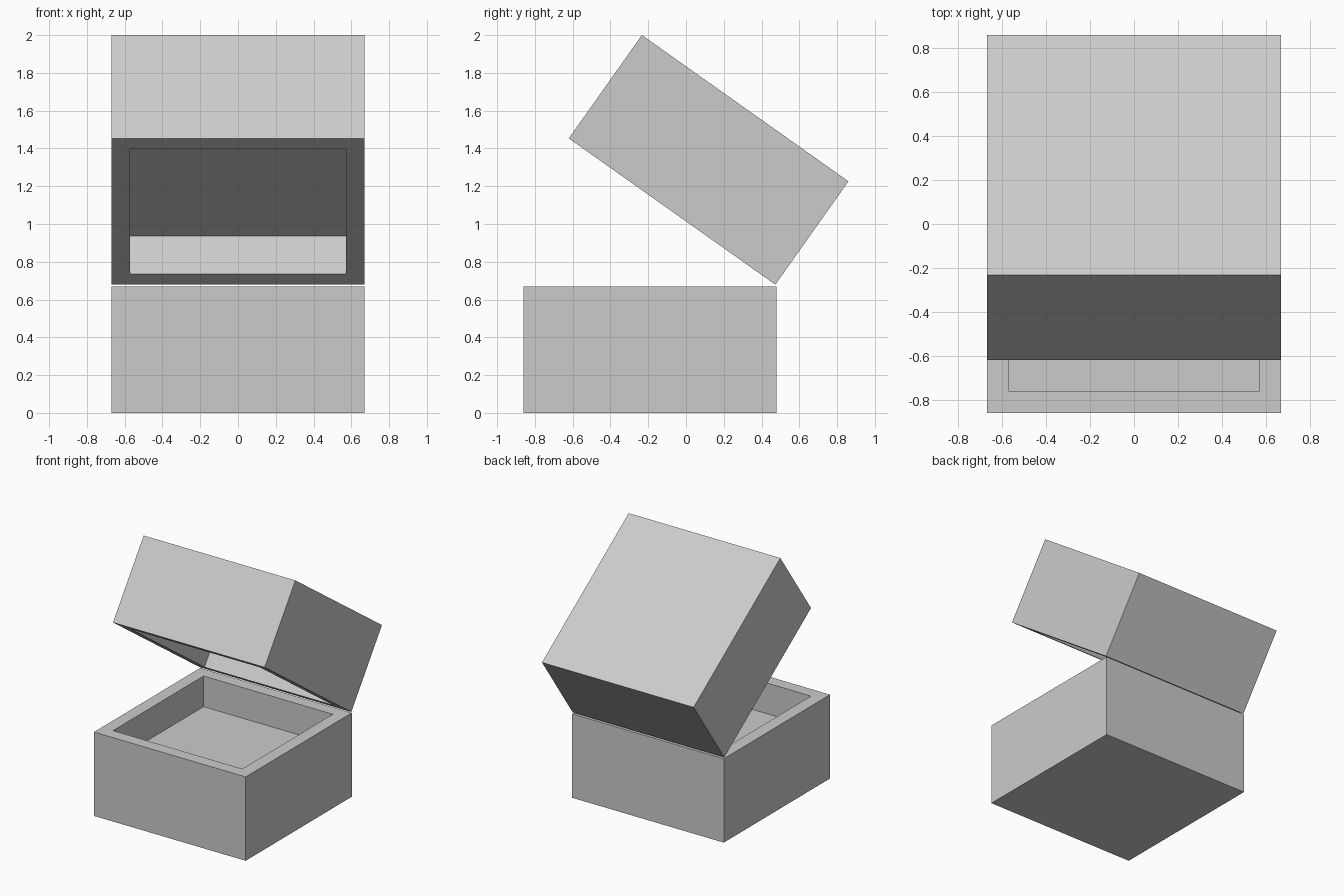
import bpy
import bmesh
from math import radians
from mathutils import Matrix

cube = bpy.data.objects.get("Cube")
if cube:
    bpy.data.objects.remove(cube, do_unlink=True)

WIDTH, HEIGHT, WALL, DEPTH = 1.34, 0.67, 0.14, 0.245

grey = bpy.data.materials.new("light grey")
grey.use_nodes = True
colour = (0.6, 0.6, 0.6, 1)
grey.diffuse_color = colour
grey.node_tree.nodes["Principled BSDF"].inputs["Base Color"].default_value = colour


def hollow_block(name, opening, matrix):
    """Square block with a recess in its top (1) or bottom (-1) face; z starts at 0."""
    bm = bmesh.new()
    bmesh.ops.create_cube(bm, size=1)
    bmesh.ops.scale(bm, vec=(WIDTH, WIDTH, HEIGHT), verts=bm.verts)
    bmesh.ops.translate(bm, vec=(0, 0, HEIGHT / 2), verts=bm.verts)
    bm.normal_update()
    # Inset the open face to leave the rim, then sink a recess
    face = max(bm.faces, key=lambda f: f.normal.z * opening)
    bmesh.ops.inset_region(bm, faces=[face], thickness=WALL)
    floor = bmesh.ops.extrude_discrete_faces(bm, faces=[face])["faces"][0]
    bmesh.ops.translate(bm, vec=(0, 0, -DEPTH * opening), verts=floor.verts)
    bmesh.ops.recalc_face_normals(bm, faces=bm.faces)
    mesh = bpy.data.meshes.new(name)
    bm.to_mesh(mesh)
    bm.free()
    mesh.materials.append(grey)
    obj = bpy.data.objects.new(name, mesh)
    obj.matrix_world = matrix
    bpy.context.scene.collection.objects.link(obj)
    return obj


# Base box, open at the top
hollow_block("box_base", 1, Matrix.Translation((0, -0.19, 0)))

# Lid, open below and tilted up about its rear lower edge
hinge = Matrix.Translation((0, 0.473, 0.679))
tilt = Matrix.Rotation(radians(-35.3), 4, 'X')
hollow_block("box_lid", -1, hinge @ tilt @ Matrix.Translation((0, -WIDTH / 2, 0)))
